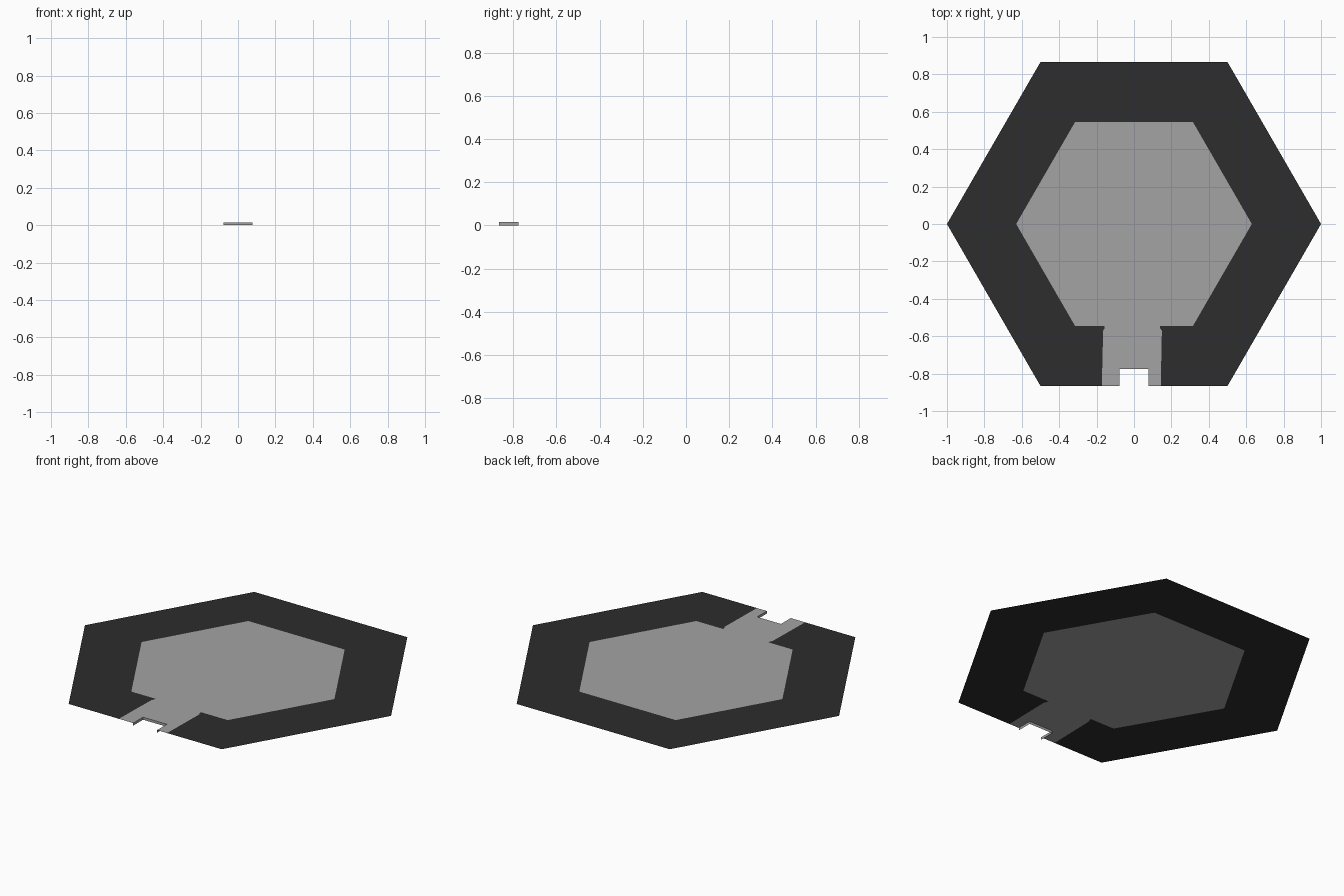
import bpy, math

if "Cube" in bpy.data.objects:
    bpy.data.objects.remove(bpy.data.objects["Cube"])

TOP = 0.015          # height of the flat tile surface
R_OUT, R_IN = 1.0, 0.63
NOTCH_X, NOTCH_Y = 0.078, -0.775


def material(name, v):
    m = bpy.data.materials.new(name)
    m.diffuse_color = (v, v, v, 1)
    m.use_nodes = True
    m.node_tree.nodes["Principled BSDF"].inputs["Base Color"].default_value = m.diffuse_color
    return m


dark = material("dark_grey", 0.026)
light = material("light_grey", 0.366)


def add_part(name, faces, mat):
    """Make an object from faces given as lists of 3D points."""
    verts, polys = [], []
    for f in faces:
        polys.append(list(range(len(verts), len(verts) + len(f))))
        verts += f
    me = bpy.data.meshes.new(name)
    me.from_pydata(verts, [], polys)
    me.materials.append(mat)
    ob = bpy.data.objects.new(name, me)
    bpy.context.collection.objects.link(ob)
    return ob


def corner(r, i):
    a = math.radians(60 * i)
    return (r * math.cos(a), r * math.sin(a), TOP)


# outline of the channel leading from the inner hexagon to the front edge
y_in, y_out = corner(R_IN, 4)[1], corner(R_OUT, 4)[1]
left = [(-0.157, y_in, TOP), (-0.157, y_in - 0.012, TOP),
        (-0.165, y_in - 0.025, TOP), (-0.172, y_out, TOP)]
right = [(0.14, y_in, TOP), (0.14, y_in - 0.012, TOP),
         (0.149, y_in - 0.025, TOP), (0.143, y_out, TOP)]

# dark border: five full sides plus two pieces either side of the channel
border = [[corner(R_OUT, i), corner(R_OUT, i + 1), corner(R_IN, i + 1), corner(R_IN, i)]
          for i in (0, 1, 2, 3, 5)]
border.append([corner(R_IN, 4), corner(R_OUT, 4)] + left[::-1])
border.append([corner(R_OUT, 5), corner(R_IN, 5)] + right)
add_part("border", border, dark)

# light floor: inner hexagon, and the channel split around the notch
nl, nr = (-NOTCH_X, NOTCH_Y, TOP), (NOTCH_X, NOTCH_Y, TOP)
fl, fr = (-NOTCH_X, y_out, TOP), (NOTCH_X, y_out, TOP)
hexagon = [corner(R_IN, i) for i in range(5)] + [left[0], right[0], corner(R_IN, 5)]
channel = left + [fl, nl, nr, fr] + right[::-1]
add_part("floor", [hexagon, channel], light)


# notch walls, hanging from the surface down to the ground
def wall(a, b):
    return [a, (a[0], a[1], 0), (b[0], b[1], 0), b]


add_part("notch_walls", [wall(fl, nl), wall(nl, nr), wall(nr, fr)], light)
